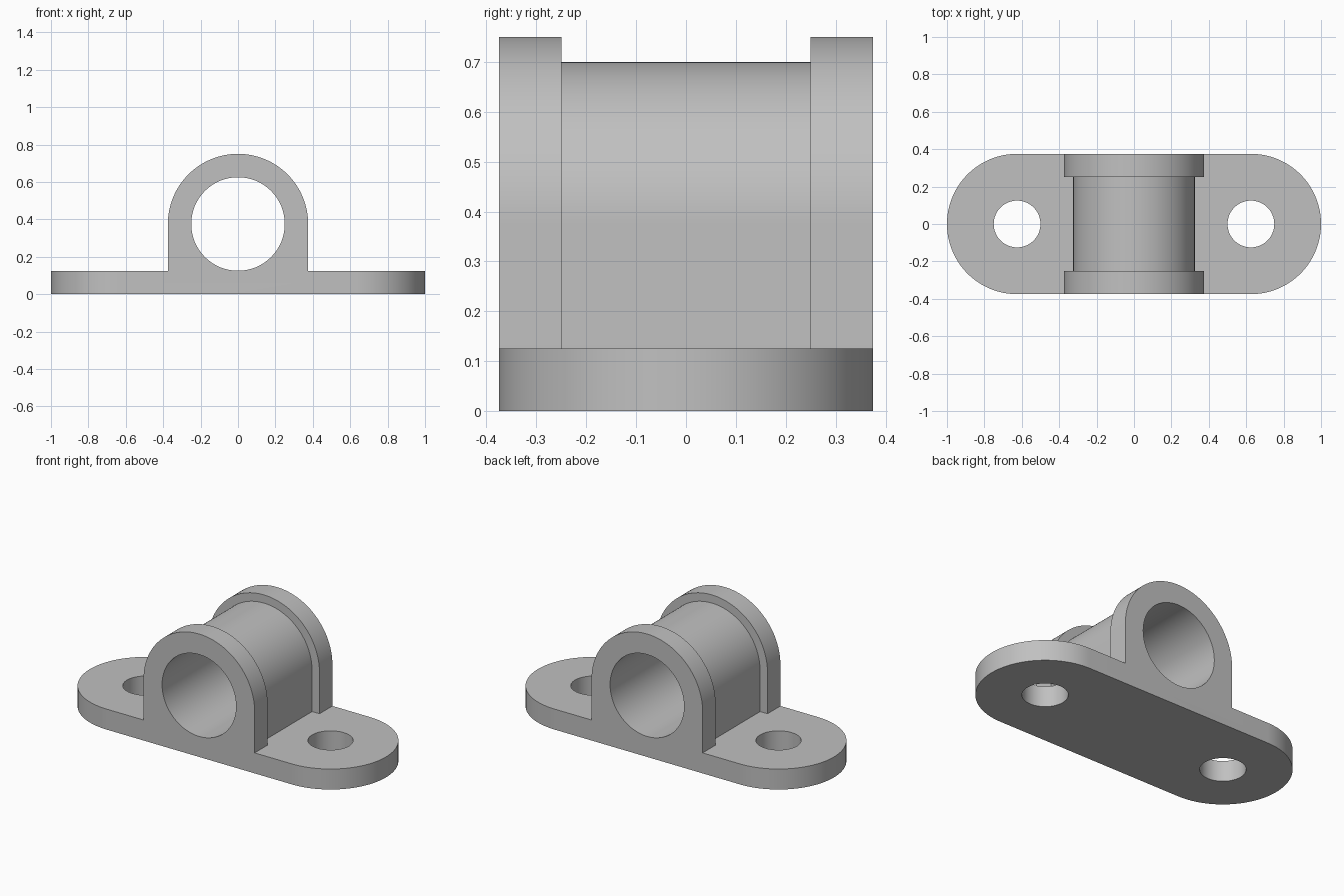
import bpy
import bmesh
from math import pi, sin, cos, radians
from mathutils import Vector

if "Cube" in bpy.data.objects:
    bpy.data.objects.remove(bpy.data.objects["Cube"], do_unlink=True)

R = 0.375          # rounded end and flange radius
THICK = 0.125      # base plate thickness
BOLT_X = 0.625     # bolt hole offset
AXIS_Z = 0.375     # bore axis height
SEG = 64

grey = bpy.data.materials.new("plain grey")
grey.use_nodes = True
colour = (0.53, 0.53, 0.53, 1)
grey.diffuse_color = colour
grey.node_tree.nodes["Principled BSDF"].inputs["Base Color"].default_value = colour


def arc(cx, cy, r, start, end, n):
    return [(cx + r * cos(start + (end - start) * i / n),
             cy + r * sin(start + (end - start) * i / n)) for i in range(n + 1)]


def prism(name, outline, place, direction):
    """Extrude a flat outline, put in space by place(), along direction."""
    bm = bmesh.new()
    face = bm.faces.new([bm.verts.new(place(a, b)) for a, b in outline])
    new = bmesh.ops.extrude_face_region(bm, geom=[face])["geom"]
    bmesh.ops.translate(bm, vec=Vector(direction),
                        verts=[v for v in new if isinstance(v, bmesh.types.BMVert)])
    bmesh.ops.recalc_face_normals(bm, faces=bm.faces)
    mesh = bpy.data.meshes.new(name)
    bm.to_mesh(mesh)
    bm.free()
    mesh.materials.append(grey)
    obj = bpy.data.objects.new(name, mesh)
    bpy.context.collection.objects.link(obj)
    return obj


def upright(name, outline, y0, y1):
    return prism(name, outline, lambda a, b: (a, y0, b), (0, y1 - y0, 0))


def level(name, outline, z0, z1):
    return prism(name, outline, lambda a, b: (a, b, z0), (0, 0, z1 - z0))


def arch(r):
    # Round top with straight sides down into the plate
    return arc(0, AXIS_Z, r, 0, pi, SEG) + [(-r, THICK / 2), (r, THICK / 2)]


def combine(target, tool, operation):
    mod = target.modifiers.new(tool.name, 'BOOLEAN')
    mod.operation = operation
    mod.solver = 'EXACT'
    mod.object = tool
    bpy.context.view_layer.objects.active = target
    bpy.ops.object.modifier_apply(modifier=mod.name)
    bpy.data.objects.remove(tool, do_unlink=True)


# Base plate with two round ends
stadium = (arc(BOLT_X, 0, R, -pi / 2, pi / 2, SEG)
           + arc(-BOLT_X, 0, R, pi / 2, 3 * pi / 2, SEG))
bracket = level("bearing_bracket", stadium, 0, THICK)

# Barrel and the two end flanges
combine(bracket, upright("barrel", arch(0.325), -0.3, 0.3), 'UNION')
for name, y0, y1 in (("front_flange", -R, -0.25), ("back_flange", 0.25, R)):
    combine(bracket, upright(name, arch(R), y0, y1), 'UNION')

# Bore through the barrel, bolt holes through the plate
bore = arc(0, AXIS_Z, 0.25, 0, 2 * pi, SEG)[:-1]
combine(bracket, upright("bore", bore, -0.5, 0.5), 'DIFFERENCE')
for x in (-BOLT_X, BOLT_X):
    hole = arc(x, 0, 0.125, 0, 2 * pi, SEG)[:-1]
    combine(bracket, level("bolt_hole", hole, -0.1, 0.3), 'DIFFERENCE')

# Smooth round walls, sharp rims
bpy.ops.object.select_all(action='DESELECT')
bracket.select_set(True)
bpy.context.view_layer.objects.active = bracket
bpy.ops.object.shade_smooth_by_angle(angle=radians(30))
